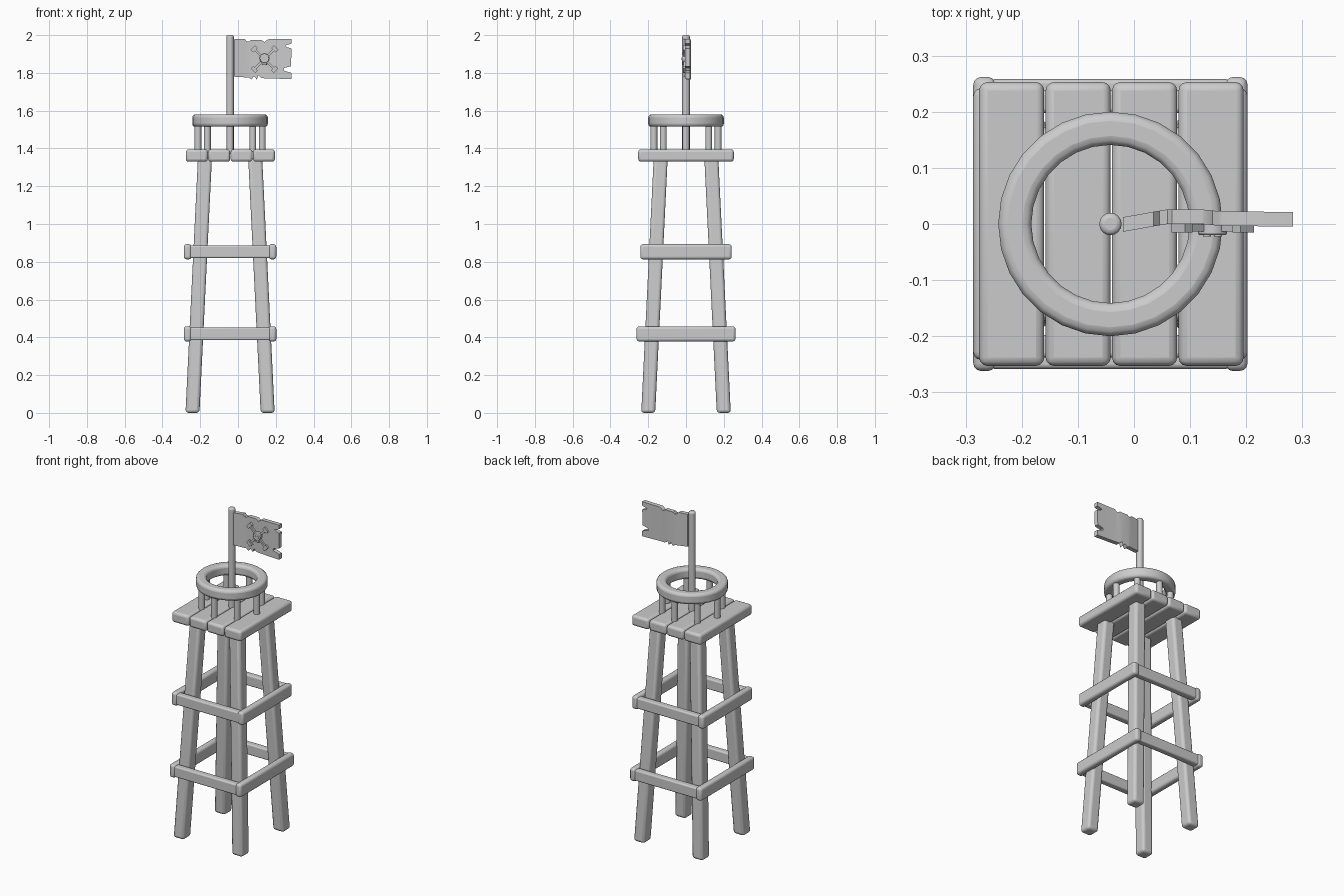
import bpy, bmesh
from math import sin, cos, pi, radians
from mathutils import Matrix, Vector

if "Cube" in bpy.data.objects:
    bpy.data.objects.remove(bpy.data.objects["Cube"])

CX = -0.042  # tower axis


def finish(name, bm, bevel=0.0, segs=3):
    bmesh.ops.recalc_face_normals(bm, faces=bm.faces)
    me = bpy.data.meshes.new(name)
    bm.to_mesh(me)
    bm.free()
    ob = bpy.data.objects.new(name, me)
    bpy.context.collection.objects.link(ob)
    if bevel:
        m = ob.modifiers.new("Bevel", 'BEVEL')
        m.width, m.segments = bevel, segs
        m.limit_method, m.angle_limit = 'ANGLE', radians(40)
    bpy.ops.object.select_all(action='DESELECT')
    ob.select_set(True)
    bpy.context.view_layer.objects.active = ob
    bpy.ops.object.shade_smooth_by_angle(angle=radians(40))
    return ob


def box(name, lo, hi, bevel, top_shift=(0, 0)):
    lo, hi = Vector(lo), Vector(hi)
    bm = bmesh.new()
    bmesh.ops.create_cube(bm, size=1)
    for v in bm.verts:
        top = v.co.z > 0
        v.co = Vector([(lo[i] + hi[i]) / 2 + v.co[i] * (hi[i] - lo[i]) for i in range(3)])
        if top:
            v.co.x += top_shift[0]
            v.co.y += top_shift[1]
    return finish(name, bm, bevel)


def rod(name, x, y, z0, z1, r, bevel=0.0, sides=16):
    bm = bmesh.new()
    bmesh.ops.create_cone(bm, cap_ends=True, segments=sides, radius1=r, radius2=r, depth=z1 - z0,
                          matrix=Matrix.Translation((x, y, (z0 + z1) / 2)))
    return finish(name, bm, bevel)


# Four square legs leaning inwards
for sx, nx in ((-1, "left"), (1, "right")):
    for sy, ny in ((-1, "front"), (1, "back")):
        x, y, h = CX + sx * 0.199, sy * 0.2, 0.037
        box(f"{ny}_{nx}_leg", (x - h, y - h, 0), (x + h, y + h, 1.35), 0.016,
            (-sx * 0.066, -sy * 0.066))

# Two levels of cross rails
for level, z, ye in (("lower", 0.418, 0.262), ("upper", 0.853, 0.242)):
    for s, n in ((-1, "left"), (1, "right")):
        x = CX + s * 0.2245
        box(f"{level}_{n}_rail", (x - 0.02, -ye, z - 0.04), (x + 0.02, ye, z + 0.04), 0.014)
    for s, n in ((-1, "front"), (1, "back")):
        y = s * (ye - 0.024)
        box(f"{level}_{n}_rail", (CX - 0.215, y - 0.02, z - 0.033),
            (CX + 0.215, y + 0.02, z + 0.033), 0.008)

# Platform planks
for i in range(4):
    x = -0.276 + i * 0.1185
    box(f"plank_{i + 1}", (x, -0.253, 1.33), (x + 0.116, 0.253, 1.395), 0.015)

# Railing posts
for i in range(8):
    a = i * pi / 4
    rod(f"railing_post_{i + 1}", CX + 0.17 * cos(a), 0.17 * sin(a), 1.38, 1.53, 0.018)

# Railing ring: bevelled rectangular section swept round
bm = bmesh.new()
N = 28
section = [(0.141, 1.515), (0.2, 1.515), (0.2, 1.58), (0.141, 1.58)]
rings = [[bm.verts.new((CX + r * cos(2 * pi * i / N), r * sin(2 * pi * i / N), z))
          for r, z in section] for i in range(N)]
for i in range(N):
    a, b = rings[i], rings[(i + 1) % N]
    for j in range(4):
        k = (j + 1) % 4
        bm.faces.new((a[j], b[j], b[k], a[k]))
finish("railing_ring", bm, 0.016)

# Flag pole
rod("flag_pole", CX, 0, 1.37, 2.0, 0.02, 0.009)

# Tattered flag: torn outline, extruded, sliced and bent into a wave
WAVE = [(-0.02, -0.001), (0.03, 0.008), (0.06, 0.013), (0.12, 0.013), (0.15, 0.01), (0.29, 0.008)]


def wave(x):
    for (xa, ya), (xb, yb) in zip(WAVE, WAVE[1:]):
        if x <= xb:
            return ya + (yb - ya) * (x - xa) / (xb - xa)
    return WAVE[-1][1]


outline = [(-0.02, 1.978), (0.035, 1.98), (0.045, 1.968), (0.06, 1.966), (0.068, 1.974), (0.125, 1.974),
           (0.14, 1.963), (0.158, 1.978), (0.283, 1.98), (0.283, 1.955), (0.25, 1.945), (0.262, 1.935),
           (0.283, 1.93), (0.281, 1.835), (0.245, 1.826), (0.24, 1.813), (0.283, 1.8), (0.283, 1.767),
           (0.125, 1.772), (0.108, 1.788), (0.1, 1.765), (0.085, 1.782), (0.07, 1.765),
           (0.058, 1.775), (-0.02, 1.78)]
bm = bmesh.new()
face = bm.faces.new([bm.verts.new((x, -0.013, z)) for x, z in outline])
ext = bmesh.ops.extrude_face_region(bm, geom=[face])
for v in ext['geom']:
    if isinstance(v, bmesh.types.BMVert):
        v.co.y = 0.013
for x, _ in WAVE[1:-1]:
    bmesh.ops.bisect_plane(bm, geom=bm.verts[:] + bm.edges[:] + bm.faces[:],
                           plane_co=(x, 0, 0), plane_no=(1, 0, 0))
for v in bm.verts:
    v.co.y += wave(v.co.x)
bmesh.ops.triangulate(bm, faces=[f for f in bm.faces if len(f.verts) > 4])
finish("flag", bm)

# Crossed bones on the flag front
EX, EZ = 0.14, 1.873
for s, n in ((-1, "falling"), (1, "rising")):
    bm = bmesh.new()
    turn = Matrix.Translation((EX, -0.007, EZ)) @ Matrix.Rotation(-s * pi / 4, 4, 'Y')
    for off, size in ((0, (0.15, 0.012, 0.012)), (-0.077, (0.02, 0.016, 0.034)), (0.077, (0.02, 0.016, 0.034))):
        bmesh.ops.create_cube(bm, size=1, matrix=turn @ Matrix.Translation((off, 0, 0))
                              @ Matrix.Diagonal((*size, 1)))
    finish(f"{n}_bone", bm)

# Skull disc, jaw and eyes
for name, dx, dz, r, depth, y in (("skull", 0, 0.004, 0.026, 0.022, -0.009),
                                  ("left_eye", -0.01, 0.002, 0.007, 0.005, -0.02),
                                  ("right_eye", 0.01, 0.002, 0.007, 0.005, -0.02)):
    bm = bmesh.new()
    bmesh.ops.create_cone(bm, cap_ends=True, segments=12, radius1=r, radius2=r, depth=depth,
                          matrix=Matrix.Translation((EX + dx, y, EZ + dz)) @ Matrix.Rotation(pi / 2, 4, 'X'))
    finish(name, bm, 0.004 if name == "skull" else 0, 2)
box("jaw", (EX - 0.013, -0.018, EZ - 0.032), (EX + 0.013, 0, EZ - 0.015), 0.003)
